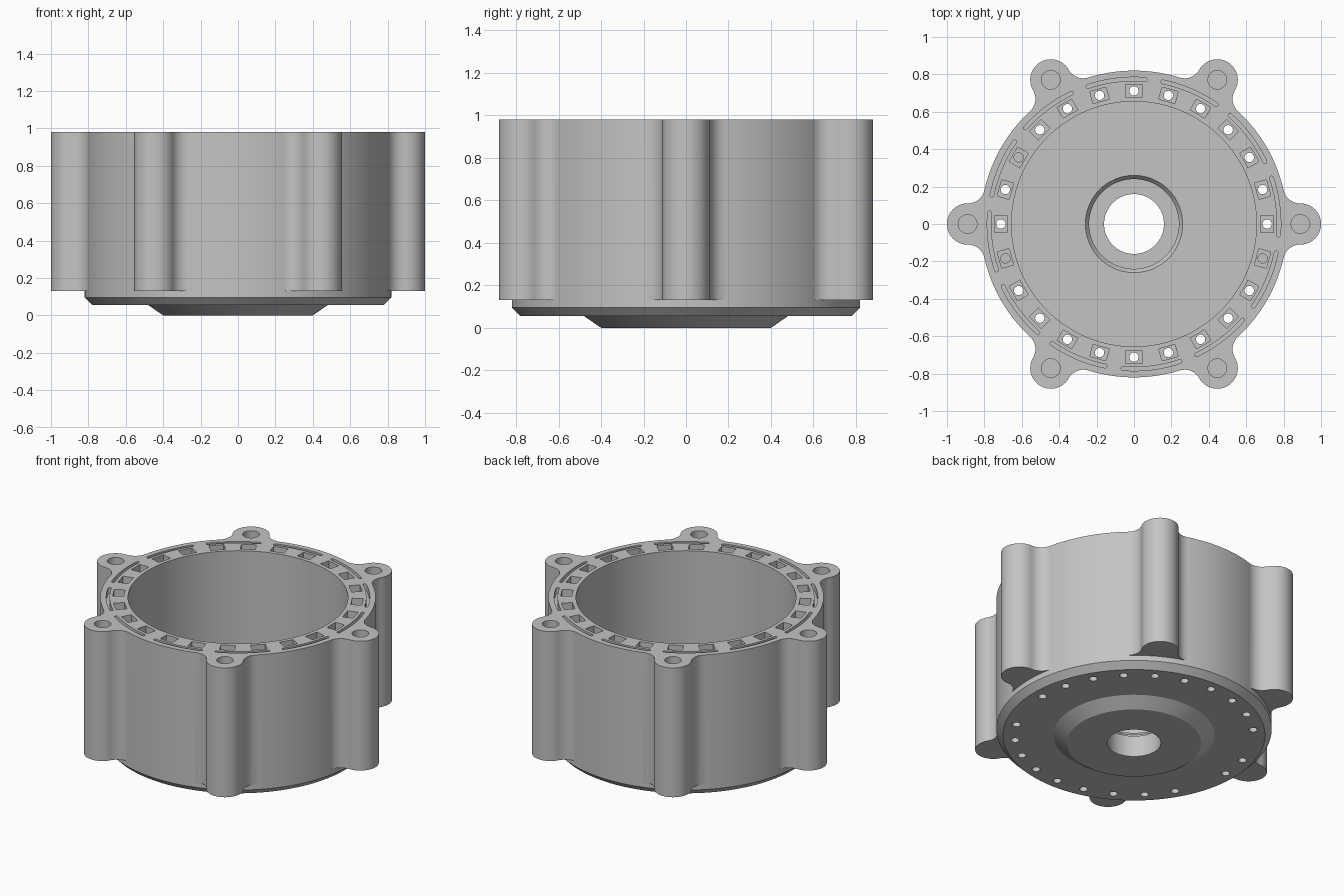
import bpy
import bmesh
import math
from math import cos, sin, pi, radians

if "Cube" in bpy.data.objects:
    bpy.data.objects.remove(bpy.data.objects["Cube"])

TOP = 0.98          # rim height
BODY_R = 0.82       # outer wall radius
LOBE_D, LOBE_R = 0.89, 0.11
FILLET = 0.09

grey = bpy.data.materials.new("light_grey")
grey.use_nodes = True
colour = (0.55, 0.55, 0.55, 1)
grey.diffuse_color = colour
grey.node_tree.nodes["Principled BSDF"].inputs["Base Color"].default_value = colour


def polar(r, a):
    return (r * cos(a), r * sin(a))


def arc(cx, cy, r, a0, a1, n):
    """Points along an arc, both ends included."""
    return [(cx + r * cos(a0 + (a1 - a0) * i / n),
             cy + r * sin(a0 + (a1 - a0) * i / n)) for i in range(n + 1)]


def circle(cx, cy, r, n):
    return arc(cx, cy, r, 0, 2 * pi, n)[:-1]


def turn(pts, a):
    return [(x * cos(a) - y * sin(a), x * sin(a) + y * cos(a)) for x, y in pts]


def prism(bm, pts, z0, z1):
    """Upright prism on a counter-clockwise outline; returns its bottom edges."""
    low = [bm.verts.new((x, y, z0)) for x, y in pts]
    high = [bm.verts.new((x, y, z1)) for x, y in pts]
    bottom = bm.faces.new(low[::-1])
    bm.faces.new(high)
    for i in range(len(pts)):
        j = (i + 1) % len(pts)
        bm.faces.new((low[i], low[j], high[j], high[i]))
    return list(bottom.edges)


def make_object(name, bm):
    bmesh.ops.recalc_face_normals(bm, faces=bm.faces)
    mesh = bpy.data.meshes.new(name)
    bm.to_mesh(mesh)
    bm.free()
    mesh.materials.append(grey)
    ob = bpy.data.objects.new(name, mesh)
    bpy.context.collection.objects.link(ob)
    return ob


# Turned body: base boss, chamfered disc, outer wall, bore, stepped centre hole
profile = [(0.16, 0), (0.40, 0), (0.48, 0.055), (0.78, 0.055), (BODY_R, 0.095),
           (BODY_R, TOP), (0.655, TOP), (0.655, 0.22), (0.26, 0.22),
           (0.24, 0.195), (0.24, 0.14), (0.16, 0.14)]
SEGMENTS = 192
bm = bmesh.new()
rings = [[bm.verts.new((*polar(r, 2 * pi * s / SEGMENTS), z)) for r, z in profile]
         for s in range(SEGMENTS)]
for s in range(SEGMENTS):
    a, b = rings[s], rings[(s + 1) % SEGMENTS]
    for i in range(len(profile)):
        j = (i + 1) % len(profile)
        bm.faces.new((a[i], b[i], b[j], a[j]))
housing = make_object("housing", bm)

# Bolt lobe outline: concave fillet, round nose, concave fillet
fd = BODY_R + FILLET
cos_t = (LOBE_D ** 2 + fd ** 2 - (LOBE_R + FILLET) ** 2) / (2 * LOBE_D * fd)
theta = math.acos(cos_t)
fx, fy = polar(fd, theta)
nose = math.atan2(fy, fx - LOBE_D)
upper = arc(fx, fy, FILLET, nose - pi, theta - pi, 10)
lower = [(x, -y) for x, y in upper[::-1]]
outline = ([polar(0.74, -theta)] + lower[:-1]
           + arc(LOBE_D, 0, LOBE_R, -nose, nose, 32)
           + upper[1:] + [polar(0.74, theta)])

bm = bmesh.new()
rounded = []
for k in range(6):
    edges = prism(bm, turn(outline, k * pi / 3), 0.13, TOP)
    rounded += [e for e in edges if all(v.co.xy.length > 0.8 for v in e.verts)]
bmesh.ops.bevel(bm, geom=rounded, offset=0.018, segments=3, profile=0.5,
                affect='EDGES', clamp_overlap=True)
lobes = make_object("bolt_lobes", bm)

# Bolt holes, rectangular pockets and arc slots sunk into the rim
POCKET_FLOOR = 0.86
bm = bmesh.new()
for k in range(6):
    prism(bm, turn(circle(LOBE_D, 0, 0.05, 32), k * pi / 3), 0.68, TOP + 0.05)

hx, hy = 0.033, 0.045
pocket = [(0.712 - hx, -hy), (0.712 + hx, -hy), (0.712 + hx, hy), (0.712 - hx, hy)]
for k in range(24):
    prism(bm, turn(pocket, k * pi / 12), POCKET_FLOOR, TOP + 0.05)

SLOT_R, SLOT_HALF = 0.775, 0.01
a0, a1 = radians(-4.5), radians(18.5)
slot = (arc(0, 0, SLOT_R + SLOT_HALF, a0, a1, 16)
        + arc(*polar(SLOT_R, a1), SLOT_HALF, a1, a1 + pi, 6)[1:-1]
        + arc(0, 0, SLOT_R - SLOT_HALF, a1, a0, 16)
        + arc(*polar(SLOT_R, a0), SLOT_HALF, a0 + pi, a0 + 2 * pi, 6)[1:-1])
for k in range(12):
    prism(bm, turn(slot, k * pi / 6), TOP - 0.04, TOP + 0.05)
rim_cutter = make_object("rim_cutter", bm)

# Narrow holes from the pocket floors down through the base
bm = bmesh.new()
for k in range(24):
    prism(bm, turn(circle(0.712, 0, 0.025, 20), k * pi / 12), 0.02, POCKET_FLOOR + 0.05)
hole_cutter = make_object("through_hole_cutter", bm)

# Join and cut, then bake the result into the housing
for ob, operation in ((lobes, 'UNION'), (rim_cutter, 'DIFFERENCE'),
                      (hole_cutter, 'DIFFERENCE')):
    mod = housing.modifiers.new(ob.name, 'BOOLEAN')
    mod.object = ob
    mod.operation = operation
    mod.solver = 'EXACT'
    ob.hide_render = True

bpy.context.view_layer.update()
graph = bpy.context.evaluated_depsgraph_get()
baked = bpy.data.meshes.new_from_object(housing.evaluated_get(graph))
housing.modifiers.clear()
housing.data = baked
for ob in (lobes, rim_cutter, hole_cutter):
    bpy.data.objects.remove(ob)

# Smooth curved walls while keeping machined edges sharp
for ob in bpy.context.selected_objects:
    ob.select_set(False)
housing.select_set(True)
bpy.context.view_layer.objects.active = housing
bpy.ops.object.shade_smooth_by_angle(angle=radians(25))
